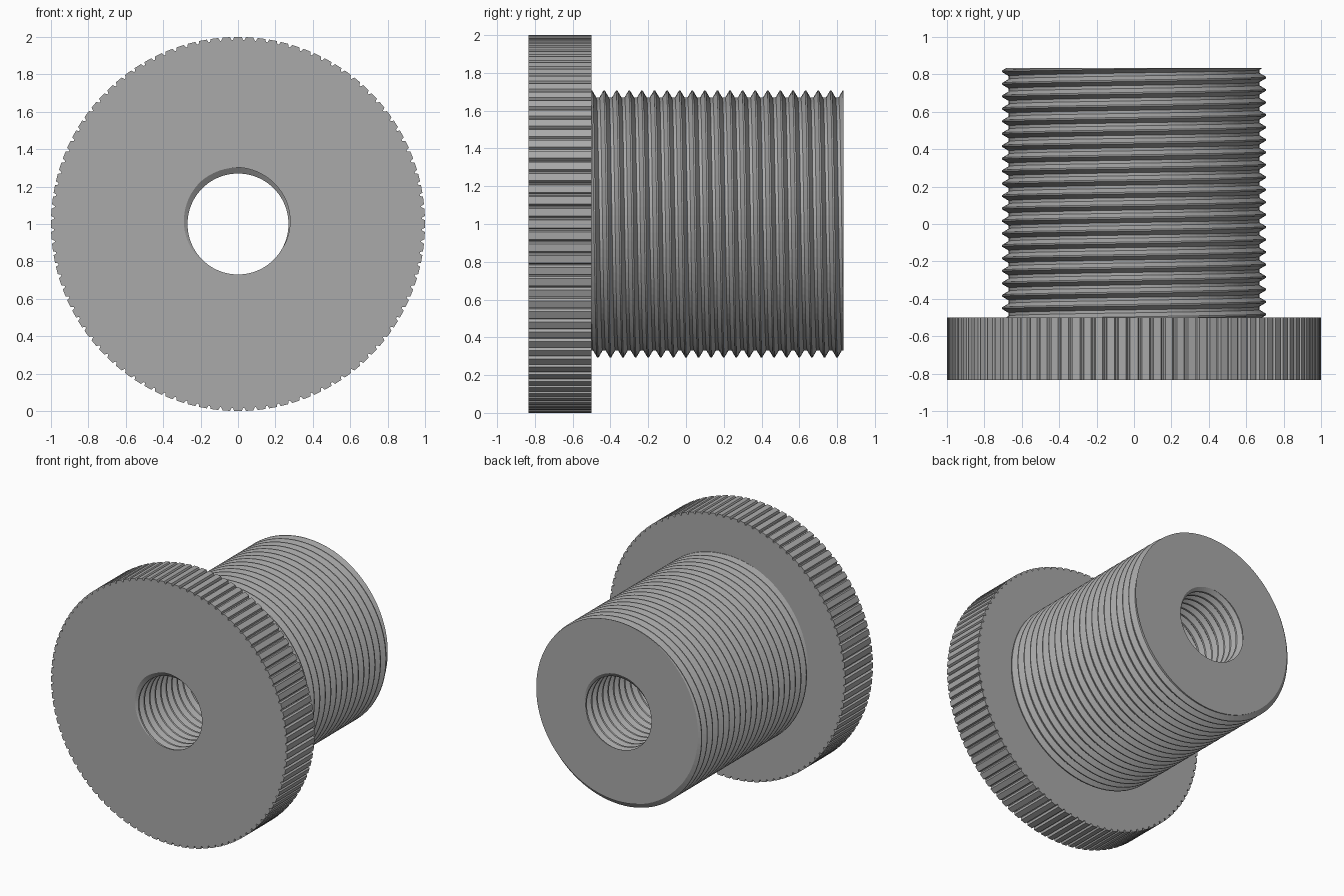
import bpy, bmesh
from math import cos, sin, pi, floor

if "Cube" in bpy.data.objects:
    bpy.data.objects.remove(bpy.data.objects["Cube"])

FRONT, SHOULDER, BACK = -0.833, -0.5, 0.833
PITCH = (BACK - SHOULDER) / 20
SEG = 96
TEETH = 100

steel = bpy.data.materials.new("grey steel")
steel.use_nodes = True
GREY = (0.4, 0.4, 0.4, 1)
steel.diffuse_color = GREY
steel.node_tree.nodes["Principled BSDF"].inputs["Base Color"].default_value = GREY


def polar(r, a, y):
    return (r * cos(a), y, 1 + r * sin(a))


def trim(bm, y, side):
    """Cut the mesh square at y and return the open edge loop."""
    geom = bm.verts[:] + bm.edges[:] + bm.faces[:]
    cut = bmesh.ops.bisect_plane(bm, geom=geom, dist=1e-6, plane_co=(0, y, 0),
                                 plane_no=(0, side, 0), clear_outer=True)
    return [e for e in cut["geom_cut"] if isinstance(e, bmesh.types.BMEdge)]


def add_thread(bm, profile, start, end):
    """Right-handed helix; profile holds (fraction of pitch, radius)."""
    turns = range(floor((start - BACK) / PITCH) - 2, floor((end - BACK) / PITCH) + 3)
    rows = [(BACK + (k + f) * PITCH, r) for k in turns for f, r in profile]
    angles = [pi / 2 - 2 * pi * i / SEG for i in range(SEG + 1)]
    grid = [[bm.verts.new(polar(r, a, y + PITCH * i / SEG)) for y, r in rows]
            for i, a in enumerate(angles)]
    for c0, c1 in zip(grid, grid[1:]):
        for j in range(len(rows) - 1):
            bm.faces.new((c0[j], c0[j + 1], c1[j + 1], c1[j]))
    bmesh.ops.remove_doubles(bm, verts=bm.verts[:], dist=1e-5)
    trim(bm, start, -1)
    trim(bm, end, 1)


def rim(bm, y):
    return [e for e in bm.edges if e.is_boundary
            and all(abs(v.co.y - y) < 1e-4 for v in e.verts)]


def cap(bm, y, side):
    """Fill the ring between the open loops lying at y."""
    bmesh.ops.triangle_fill(bm, edges=rim(bm, y), use_beauty=True,
                            use_dissolve=False, normal=(0, side, 0))


def finish(bm, name):
    bmesh.ops.recalc_face_normals(bm, faces=bm.faces[:])
    mesh = bpy.data.meshes.new(name)
    bm.to_mesh(mesh)
    bm.free()
    mesh.materials.append(steel)
    obj = bpy.data.objects.new(name, mesh)
    bpy.context.collection.objects.link(obj)


def merge(bm, other):
    mesh = bpy.data.meshes.new("scratch")
    other.to_mesh(mesh)
    other.free()
    bm.from_mesh(mesh)
    bpy.data.meshes.remove(mesh)


# Threaded bore running through the whole part
body = bmesh.new()
add_thread(body, [(0, 0.302), (0.12, 0.302), (0.45, 0.27), (0.67, 0.27)], FRONT, BACK)

# Threaded shank
shank = bmesh.new()
add_thread(shank, [(-0.06, 0.706), (0.06, 0.706), (0.38, 0.67), (0.62, 0.67)], SHOULDER, BACK)
merge(body, shank)

# Knurled flange rim: flat-topped teeth with narrow notches
flange = bmesh.new()
tooth = [(-0.32, 1.0), (0.32, 1.0), (0.44, 0.984), (0.56, 0.984)]
outline = [(r, pi / 2 + 2 * pi * (k + f) / TEETH) for k in range(TEETH) for f, r in tooth]
loops = [[flange.verts.new(polar(r, a, y)) for r, a in outline] for y in (FRONT, SHOULDER)]
for i in range(len(outline)):
    flange.faces.new((loops[0][i - 1], loops[0][i], loops[1][i], loops[1][i - 1]))
merge(body, flange)

# Flat end faces and shoulder
for y, side in ((FRONT, -1), (SHOULDER, -1), (BACK, 1)):
    cap(body, y, side)
finish(body, "threaded_bushing")
